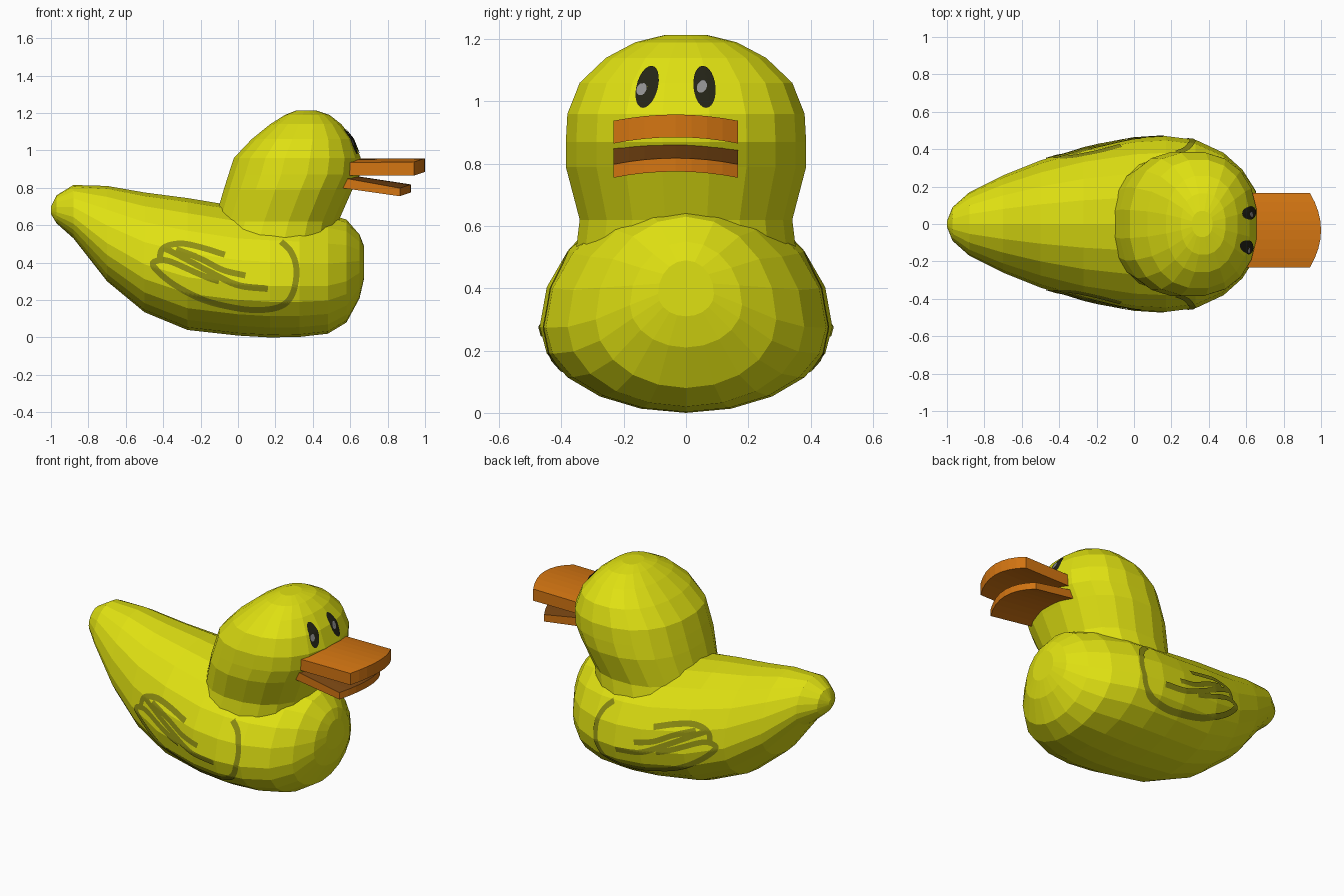
import bpy, bmesh, math
from mathutils import Vector
from mathutils.bvhtree import BVHTree

if "Cube" in bpy.data.objects:
    bpy.data.objects.remove(bpy.data.objects["Cube"])


def mat(name, r, g, b):
    m = bpy.data.materials.new(name)
    m.diffuse_color = (r, g, b, 1)
    m.use_nodes = True
    m.node_tree.nodes["Principled BSDF"].inputs["Base Color"].default_value = m.diffuse_color
    return m


yellow = mat("yellow", 0.74, 0.75, 0.006)
orange = mat("orange", 0.66, 0.18, 0.006)
brown = mat("mouth_brown", 0.19, 0.06, 0.006)
olive = mat("feather_olive", 0.27, 0.27, 0.006)
black = mat("eye_black", 0.017, 0.017, 0.008)
grey = mat("eye_grey", 0.27, 0.27, 0.27)


def finish(bm, name, *mats):
    me = bpy.data.meshes.new(name)
    bm.to_mesh(me)
    for m in mats:
        me.materials.append(m)
    ob = bpy.data.objects.new(name, me)
    bpy.context.collection.objects.link(ob)
    return ob


def loft(name, rings, material):
    """Skin closed rings of points, cap both ends; returns a BVH of the result."""
    bm = bmesh.new()
    vs = [[bm.verts.new(p) for p in r] for r in rings]
    n = len(vs[0])
    for a, b in zip(vs, vs[1:]):
        for i in range(n):
            j = (i + 1) % n
            bm.faces.new((a[i], a[j], b[j], b[i]))
    bm.faces.new(vs[0])
    bm.faces.new(vs[-1])
    bmesh.ops.recalc_face_normals(bm, faces=bm.faces)
    tree = BVHTree.FromBMesh(bm)
    finish(bm, name, material)
    bm.free()
    return tree


def spow(v, e):
    return math.copysign(abs(v) ** e, v)


N = 20
angles = [2 * math.pi * (i + 0.5) / N for i in range(N)]
angles_b = [2 * math.pi * i / N for i in range(N)]

# body: egg sections along x (x, bottom, top, half width)
sections = [(-1, .66, .70, .015), (-.97, .61, .76, .09), (-.88, .53, .815, .17),
            (-.7, .30, .81, .26), (-.5, .135, .775, .34), (-.27, .04, .745, .41),
            (0, .01, .70, .46), (.17, 0, .69, .47), (.33, .003, .68, .45),
            (.48, .02, .66, .38), (.58, .08, .63, .29), (.65, .21, .55, .18),
            (.673, .31, .49, .09)]


def egg(x, zb, zt, w):
    mid = zb + 0.4 * (zt - zb)
    return [(x, w * math.cos(a), mid + math.sin(a) * ((zt - mid) if math.sin(a) > 0 else (mid - zb)))
            for a in angles_b]


body = loft("body", [egg(*s) for s in sections], yellow)

# head and neck: horizontal slices (z, back x, front x, half width)
slices = [(.50, -.17, .52, .36), (.62, -.13, .54, .345), (.79, -.08, .615, .39),
          (.87, -.055, .655, .39), (.96, -.025, .66, .385), (1.06, .07, .62, .345),
          (1.14, .17, .555, .26), (1.19, .25, .49, .165), (1.213, .31, .42, .07)]


def slab(z, xb, xf, w):
    c, r = (xb + xf) / 2, (xf - xb) / 2
    return [(c + r * spow(math.cos(a), .88), w * spow(math.sin(a), .88), z) for a in angles]


head = loft("head", [slab(*s) for s in slices], yellow)


# bill halves: curved-tip slabs, brown on the mouth side
def bill(name, tip, root_z, tip_z, inside):
    bm = bmesh.new()
    n, cols = 8, []
    for i in range(n + 1):
        t = i / n * 2 - 1
        y = -.033 + .2 * t
        arch = -.02 * t * t
        xt = tip - .06 * t * t
        cols.append([bm.verts.new(p) for p in (
            (.55, y, root_z[0] + arch), (.55, y, root_z[1] + arch),
            (xt, y, tip_z[1] + arch), (xt, y, tip_z[0] + arch))])
    for a, b in zip(cols, cols[1:]):
        for i in range(4):
            j = (i + 1) % 4
            f = bm.faces.new((a[i], a[j], b[j], b[i]))
            if i == inside:
                f.material_index = 1
    bm.faces.new(cols[0])
    bm.faces.new(cols[-1])
    bmesh.ops.recalc_face_normals(bm, faces=bm.faces)
    finish(bm, name, orange, brown)
    bm.free()


bill("upper_bill", 1.0, (.885, .955), (.885, .958), 0)
bill("lower_bill", .925, (.82, .875), (.775, .818), 1)


def patch(name, rows, direction, tree, material, lift):
    """Project a grid of points along a direction on to a surface as a thin sheet."""
    d = Vector(direction)
    bm = bmesh.new()
    grid = []
    for r in rows:
        line = []
        for p in r:
            hit, nor, _, _ = tree.ray_cast(Vector(p) - d * 2, d)
            line.append(bm.verts.new(hit + nor * lift) if hit else None)
        grid.append(line)
    for a, b in zip(grid, grid[1:]):
        for i in range(len(a) - 1):
            q = (a[i], a[i + 1], b[i + 1], b[i])
            if None in q:
                continue
            f = bm.faces.new(q)
            f.normal_update()
            if f.normal.dot(d) > 0:
                f.normal_flip()
    finish(bm, name, material)
    bm.free()


# eyes: ovals projected on the front of the head
def oval(name, y, z, ry, rz, lean, material, lift):
    rows = []
    for k in range(6):
        s = max(k / 5, .02)
        ring = []
        for i in range(25):
            a = 2 * math.pi * i / 24
            v = s * rz * math.sin(a)
            ring.append((0, y + s * ry * math.cos(a) + lean * v, z + v))
        rows.append(ring)
    patch(name, rows, (-1, 0, 0), head, material, lift)


for tag, y, lean, hy in (("right", -.124, .2, -.141), ("left", .059, -.08, .051)):
    oval(tag + "_eye", y, 1.045, .035, .067, lean, black, .004)
    oval(tag + "_eye_glint", hy, 1.037 if y < 0 else 1.045, .016, .02, .2, grey, .008)

# wing strokes: smooth ribbons projected on both flanks
strokes = [
    [(.23, .51), (.28, .46), (.31, .38), (.305, .28), (.27, .2), (.2, .16), (.08, .15),
     (-.06, .17), (-.2, .21), (-.35, .29), (-.45, .38), (-.43, .41), (-.36, .405),
     (-.2, .335), (-.06, .30), (.04, .33)][:14] + [(-.1, .30), (.04, .325)][:1],
    [(-.42, .41), (-.40, .475), (-.31, .50), (-.2, .48), (-.07, .44)],
    [(-.39, .475), (-.3, .43), (-.15, .35), (0, .28), (.16, .26)],
    [(-.33, .47), (-.2, .42), (-.08, .36), (.04, .33)]]


def ribbon(points, y_side, width=.032):
    p = [Vector(q) for q in points]
    p = [2 * p[0] - p[1]] + p + [2 * p[-1] - p[-2]]
    path = []
    for i in range(1, len(p) - 2):
        a, b, c, d = p[i - 1:i + 3]
        for k in range(8):
            t = k / 8
            path.append(.5 * (2 * b + (c - a) * t + (2 * a - 5 * b + 4 * c - d) * t * t
                              + (3 * b - a - 3 * c + d) * t ** 3))
    path.append(p[-2])
    rows = []
    for i, q in enumerate(path):
        t = (path[min(i + 1, len(path) - 1)] - path[max(i - 1, 0)]).normalized()
        side = Vector((-t.y, t.x)) * width / 2
        rows.append([(q.x + side.x * s, 0, q.y + side.y * s) for s in (-1, -.5, 0, .5, 1)])
    return rows


for side, tag in ((1, "right"), (-1, "left")):
    for i, s in enumerate(strokes):
        patch(f"{tag}_wing_stroke_{i + 1}", ribbon(s, side), (0, side, 0), body, olive, .005)
